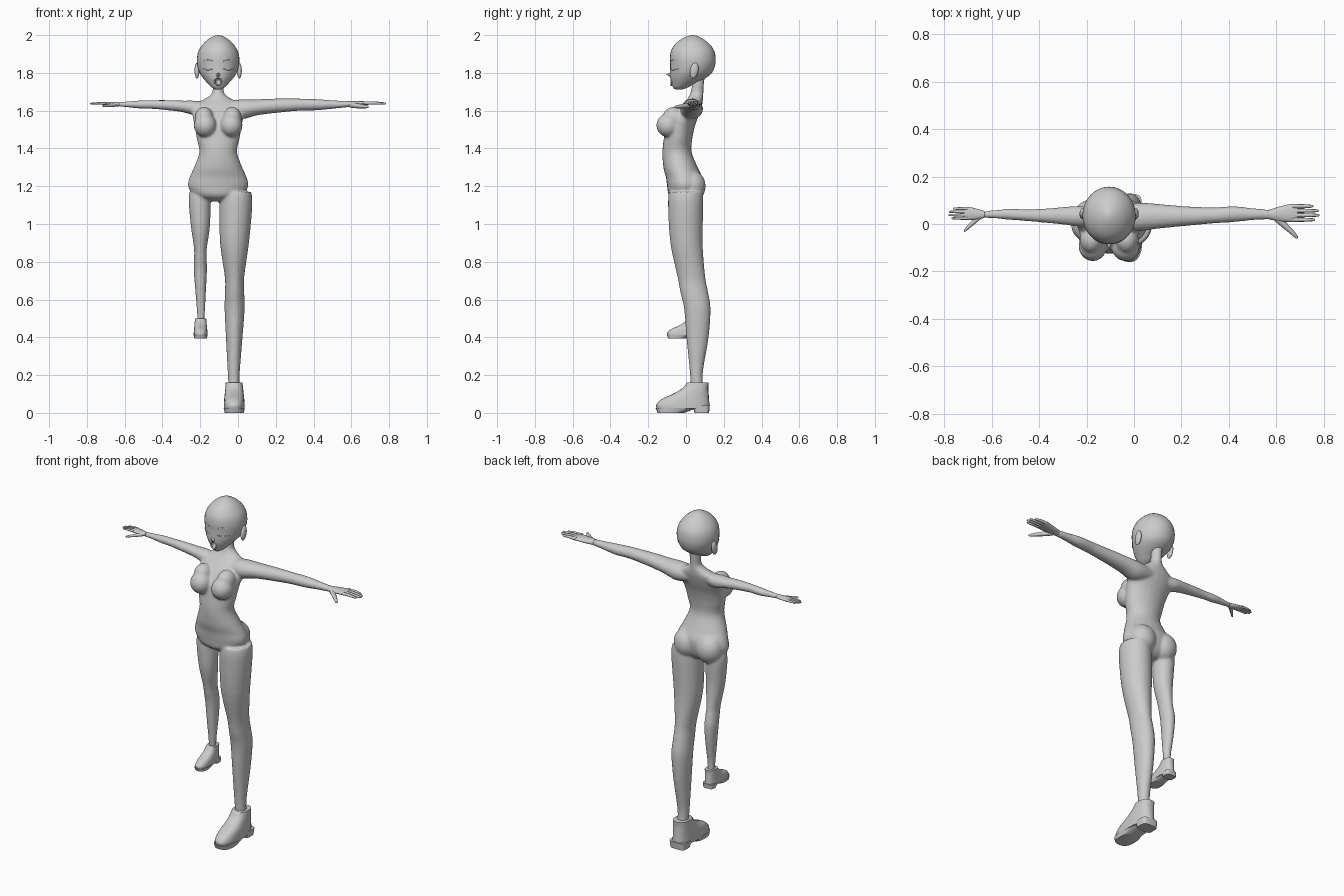
import bpy, bmesh, math
from mathutils import Vector, Matrix

if "Cube" in bpy.data.objects:
    bpy.data.objects.remove(bpy.data.objects["Cube"])

CX = -0.105  # body centre line


def finish(bm, name, angle=60):
    bmesh.ops.recalc_face_normals(bm, faces=bm.faces)
    me = bpy.data.meshes.new(name)
    bm.to_mesh(me)
    bm.free()
    ob = bpy.data.objects.new(name, me)
    bpy.context.collection.objects.link(ob)
    smooth(ob, angle)
    return ob


def smooth(ob, angle=60):
    bpy.ops.object.select_all(action='DESELECT')
    ob.select_set(True)
    bpy.context.view_layer.objects.active = ob
    bpy.ops.object.shade_smooth_by_angle(angle=math.radians(angle))


def spline(rows, steps):
    """Catmull-Rom interpolation of cross-section rows."""
    out = []
    for i in range(len(rows) - 1):
        p = [rows[max(i - 1, 0)], rows[i], rows[i + 1], rows[min(i + 2, len(rows) - 1)]]
        for k in range(steps):
            t = k / steps
            out.append([0.5 * (2 * b + (c - a) * t + (2 * a - 5 * b + 4 * c - d) * t * t
                               + (3 * b - a - 3 * c + d) * t ** 3) for a, b, c, d in zip(*p)])
    return out + [list(rows[-1])]


def loft(name, rows, axis='z', n=24, steps=4, power=1.0, fn=None):
    """Rows: position on axis, then min and max on the two other axes."""
    bm = bmesh.new()
    rings = []
    for t, a0, a1, b0, b1 in spline(rows, steps):
        ring = []
        for i in range(n):
            c, s = math.cos(2 * math.pi * i / n), math.sin(2 * math.pi * i / n)
            c, s = (math.copysign(abs(v) ** power, v) for v in (c, s))
            a, b = (a0 + a1 + c * (a1 - a0)) / 2, (b0 + b1 + s * (b1 - b0)) / 2
            co = Vector((a, b, t) if axis == 'z' else (t, a, b))
            ring.append(bm.verts.new(fn(co) if fn else co))
        rings.append(ring)
    for r, q in zip(rings, rings[1:]):
        for i in range(n):
            bm.faces.new((r[i], r[(i + 1) % n], q[(i + 1) % n], q[i]))
    bm.faces.new(rings[0])
    bm.faces.new(rings[-1])
    return finish(bm, name)


def ball(name, loc, size, tilt=0):
    bm = bmesh.new()
    bmesh.ops.create_uvsphere(bm, u_segments=24, v_segments=16, radius=1)
    bm.transform(Matrix.Translation(loc) @ Matrix.Rotation(tilt, 4, 'X') @ Matrix.Diagonal((*size, 1)))
    return finish(bm, name)


def tube(name, pts, radii, fn=None):
    """Round tapered tube through points, used for fingers and face lines."""
    cu = bpy.data.curves.new(name, 'CURVE')
    cu.dimensions = '3D'
    cu.bevel_depth = 1.0
    cu.bevel_resolution = 2
    cu.use_fill_caps = True
    sp = cu.splines.new('POLY')
    sp.points.add(len(pts) - 1)
    for p, co, r in zip(sp.points, pts, radii):
        co = Vector(co)
        p.co = (*(fn(co) if fn else co), 1)
        p.radius = r
    ob = bpy.data.objects.new(name, cu)
    bpy.context.collection.objects.link(ob)
    return ob


# The right limbs are mirrored and smaller than the left ones
def right_leg_map(p):
    s = 0.66
    return Vector((-0.198 - s * (p.x + 0.02), s * p.y + 0.005, 1.16 + s * (p.z - 1.16)))


def right_arm_map(p):
    s = 0.72
    return Vector((-0.22 - s * p.x, 0.04 + s * (p.y - 0.04), 1.635 + s * (p.z - 1.635)))


# Torso and neck
torso = [(z, CX - w, CX + w, f, b) for z, w, f, b in [
    (1.12, .05, -.05, .04), (1.15, .125, -.09, .07), (1.2, .16, -.10, .085),
    (1.25, .15, -.107, .085), (1.3, .128, -.12, .062), (1.38, .10, -.125, .03),
    (1.45, .113, -.118, .033), (1.52, .125, -.105, .048), (1.58, .137, -.068, .07),
    (1.63, .135, -.025, .085), (1.66, .075, .005, .09), (1.69, .034, .022, .092),
    (1.73, .029, .03, .094), (1.78, .03, .03, .10)]]
body = [loft('body', torso)]
for s in (-1, 1):
    body.append(ball('breast', (CX + s * .069, -.094, 1.522), (.06, .063, .062), -.3))
    body.append(ball('upper_breast', (CX + s * .075, -.065, 1.56), (.05, .06, .06), .5))
    body.append(ball('buttock', (CX + s * .073, .03, 1.2), (.077, .074, .085)))

# Limbs
leg = [(.13, -.05, .008, .025, .092), (.22, -.055, .01, .02, .09), (.4, -.064, .024, .002, .12),
       (.55, -.071, .035, -.01, .13), (.64, -.069, .033, -.03, .117), (.72, -.07, .033, -.045, .102),
       (.9, -.095, .058, -.083, .088), (1.1, -.099, .076, -.095, .092), (1.17, -.09, .07, -.09, .09)]
arm = [(-.06, -.02, .08, 1.57, 1.65), (.02, -.03, .09, 1.555, 1.66), (.1, -.02, .085, 1.575, 1.66),
       (.2, -.01, .076, 1.588, 1.664), (.33, .002, .07, 1.6, 1.664), (.42, .008, .075, 1.602, 1.661),
       (.5, .016, .067, 1.61, 1.655), (.575, .02, .06, 1.617, 1.65)]
for side, lm, am in (('left', None, None), ('right', right_leg_map, right_arm_map)):
    body.append(loft(side + '_leg', leg, fn=lm))
    body.append(loft(side + '_arm', arm, 'x', fn=am))

    # Shoes: upper, sole, heel
    loft(side + '_shoe', [(.022, -.075, .035, -.155, .123), (.045, -.075, .035, -.157, .124),
                          (.075, -.073, .033, -.125, .122), (.1, -.07, .03, -.07, .12),
                          (.13, -.067, .027, -.02, .118), (.16, -.065, .023, .005, .12)],
         power=.8, fn=lm)
    loft(side + '_sole', [(0, -.07, .03, -.15, -.01), (.026, -.076, .036, -.161, .06)],
         steps=1, power=.75, fn=lm)
    loft(side + '_heel', [(0, -.068, .028, .045, .122), (.04, -.072, .032, .035, .126)],
         steps=1, power=.5, fn=lm)

    # Hands: palm, fingers, thumb
    loft(side + '_palm', [(.57, .02, .06, 1.618, 1.65), (.61, .012, .072, 1.62, 1.65),
                          (.66, .008, .084, 1.626, 1.65), (.69, .012, .083, 1.63, 1.648)],
         'x', 16, fn=am)
    k = 1 if am is None else .72
    for i, (y, tip) in enumerate([(.018, .765), (.037, .783), (.056, .78), (.075, .757)]):
        tube(f'{side}_finger_{i + 1}', [(.67, y, 1.64), (.72, y, 1.641), (tip - .006, y, 1.638), (tip, y, 1.638)],
             [.0095 * k, .0085 * k, .006 * k, .003 * k], am)
    tube(side + '_thumb', [(.595, .03, 1.63), (.635, -.005, 1.625), (.665, -.033, 1.622),
                           (.686, -.055, 1.62), (.69, -.06, 1.62)],
         [.014 * k, .013 * k, .01 * k, .007 * k, .003 * k], am)

# Merge torso and limbs into one skin
bpy.ops.object.select_all(action='DESELECT')
for ob in body:
    ob.select_set(True)
bpy.context.view_layer.objects.active = body[0]
bpy.ops.object.join()
skin = body[0].modifiers.new('skin', 'REMESH')
skin.mode = 'VOXEL'
skin.voxel_size = .007
skin.use_smooth_shade = True
relax = body[0].modifiers.new('relax', 'SMOOTH')
relax.factor = .5
relax.iterations = 6

# Head
head = loft('head', [(z, CX - w, CX + w, f, b) for z, w, f, b in [
    (1.712, .016, -.058, -.02), (1.725, .036, -.07, .015), (1.745, .056, -.076, .05),
    (1.77, .078, -.083, .10), (1.8, .098, -.085, .137), (1.84, .11, -.084, .154),
    (1.88, .112, -.085, .157), (1.92, .102, -.078, .148), (1.955, .078, -.055, .122),
    (1.98, .05, -.022, .09), (1.995, .022, .01, .06), (2.0, .003, .032, .038)]], n=32)
mouth = ball('mouth_cutter', (CX, -.085, 1.755), (.016, .035, .019))
mouth.hide_render = True
mouth.hide_set(True)
cut = head.modifiers.new('mouth', 'BOOLEAN')
cut.operation = 'DIFFERENCE'
cut.object = mouth
ring = [2 * math.pi * i / 16 for i in range(17)]
tube('lips', [(CX + .018 * math.cos(a), -.078, 1.755 + .021 * math.sin(a)) for a in ring], [.004] * 17)

# Nose
bm = bmesh.new()
bmesh.ops.create_cone(bm, cap_ends=True, segments=12, radius1=.017, radius2=.002, depth=.035)
bm.transform(Matrix.Translation((CX, -.086, 1.79)) @ Matrix.Rotation(math.radians(80), 4, 'X'))
finish(bm, 'nose')

# Ears, closed eyelids and brows
for s, side in ((-1, 'right'), (1, 'left')):
    ball(side + '_ear', (CX + s * .112, .043, 1.812), (.013, .022, .042), -.2)
    for part, z, bend in (('eyelid', 1.822, -.006), ('brow', 1.862, .006)):
        pts = []
        for i in range(7):
            u = i / 3 - 1
            dx = .055 + .028 * u
            pts.append((CX + s * dx, .035 - .12 * math.sqrt(1 - (dx / .108) ** 2), z + bend * (1 - u * u)))
        tube(f'{side}_{part}', pts, [.0015, .002, .0025, .0025, .0025, .002, .0015])
